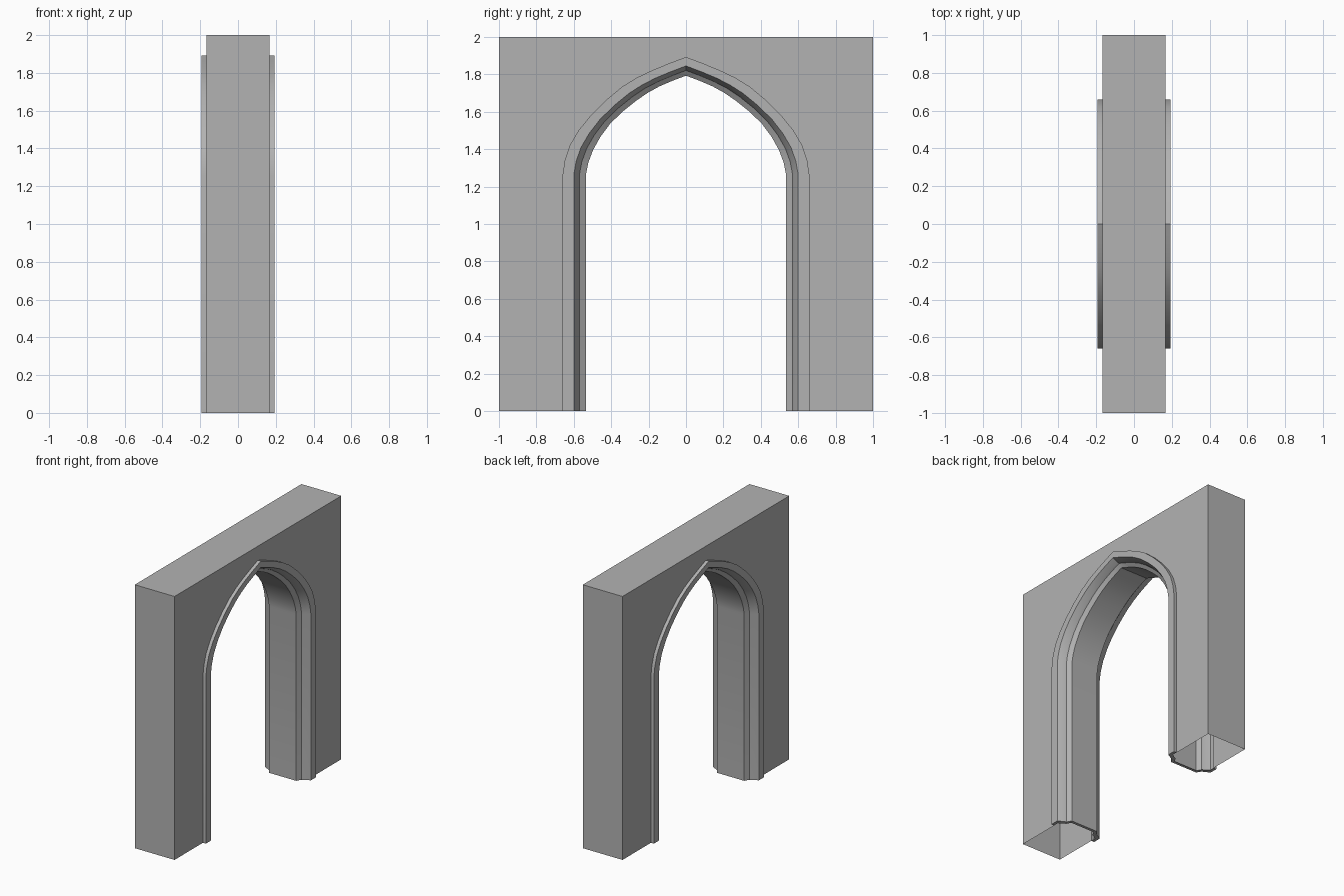
import bpy, bmesh, math
from mathutils import Vector

if "Cube" in bpy.data.objects:
    bpy.data.objects.remove(bpy.data.objects["Cube"])

WALL_X = 0.167   # half wall thickness
TRIM_X = 0.192   # half thickness at the raised moulding

# Half arch curves (y, z), springing to apex, for the outer and inner moulding edge
OUTER = [(0.66, 1.26), (0.622, 1.42), (0.51, 1.58),
         (0.34, 1.735), (0.18, 1.822), (0, 1.893)]
INNER = [(0.535, 1.265), (0.497, 1.395), (0.405, 1.537),
         (0.265, 1.66), (0.14, 1.737), (0, 1.793)]

stone = bpy.data.materials.new("grey_stone")
stone.diffuse_color = (0.45, 0.45, 0.45, 1)
stone.use_nodes = True
stone.node_tree.nodes["Principled BSDF"].inputs["Base Color"].default_value = stone.diffuse_color


def rounded(points):
    """Add a curved midpoint to every segment, then the foot of the jamb."""
    p = [Vector(q) for q in points]
    p = [2 * p[0] - p[1]] + p + [2 * p[-1] - p[-2]]
    p[0].x = p[1].x
    out = [(p[1].x, 0)]
    for a, b, c, d in zip(p, p[1:], p[2:], p[3:]):
        out += [tuple(b), tuple((9 * (b + c) - a - d) / 16)]
    return out + [tuple(p[-2])]


def arch(t):
    """Arch curve at depth t: 0 = outer edge, 1 = opening edge."""
    half = [(a + (c - a) * t, b + (d - b) * t)
            for (a, b), (c, d) in zip(rounded(OUTER), rounded(INNER))]
    return [(-y, z) for y, z in half] + half[-2::-1]


def finish(bm, name):
    bmesh.ops.remove_doubles(bm, verts=bm.verts, dist=1e-5)
    bmesh.ops.recalc_face_normals(bm, faces=bm.faces)
    mesh = bpy.data.meshes.new(name)
    bm.to_mesh(mesh)
    bm.free()
    mesh.materials.append(stone)
    obj = bpy.data.objects.new(name, mesh)
    bpy.context.collection.objects.link(obj)
    mesh.shade_smooth()
    mesh.set_sharp_from_angle(angle=math.radians(30))
    return obj


# Wall and moulding share one shell, open underneath
bm = bmesh.new()


def face(points):
    return bm.faces.new([bm.verts.new(p) for p in points])


# Wall faces with the arch cut out
for x in (-WALL_X, WALL_X):
    outline = [(-1, 0), (-1, 2), (1, 2), (1, 0)] + arch(0)[::-1]
    face([(x, y, z) for y, z in outline])

# Wall top and ends
edge = [(-1, 0), (-1, 2), (1, 2), (1, 0)]
for (y0, z0), (y1, z1) in zip(edge, edge[1:]):
    face([(-WALL_X, y0, z0), (WALL_X, y0, z0), (WALL_X, y1, z1), (-WALL_X, y1, z1)])

# Stepped moulding profile (depth t, x), swept around the arch
half = [(0, WALL_X), (0, TRIM_X), (0.48, TRIM_X), (0.68, 0.15),
        (0.72, 0.135), (1, 0.114)]
profile = half + [(t, -x) for t, x in reversed(half)]
rows = [[(x, y, z) for y, z in arch(t)] for t, x in profile]
for r0, r1 in zip(rows, rows[1:]):
    for i in range(len(r0) - 1):
        face([r0[i], r0[i + 1], r1[i + 1], r1[i]])

finish(bm, "arched_wall")

# Narrow rim closing the foot of each moulding
bm = bmesh.new()
for s in (-1, 1):
    for (t0, x0), (t1, x1) in zip(profile, profile[1:]):
        ring = []
        for t, x, d in ((t0, x0, 0), (t1, x1, 0), (t1, x1, 1), (t0, x0, 1)):
            y = 0.66 - 0.125 * t + 0.022 * d * (t > 0)
            ring.append((x * (1 - 0.12 * d), s * y, 0))
        face(ring)
finish(bm, "moulding_foot_rim")
